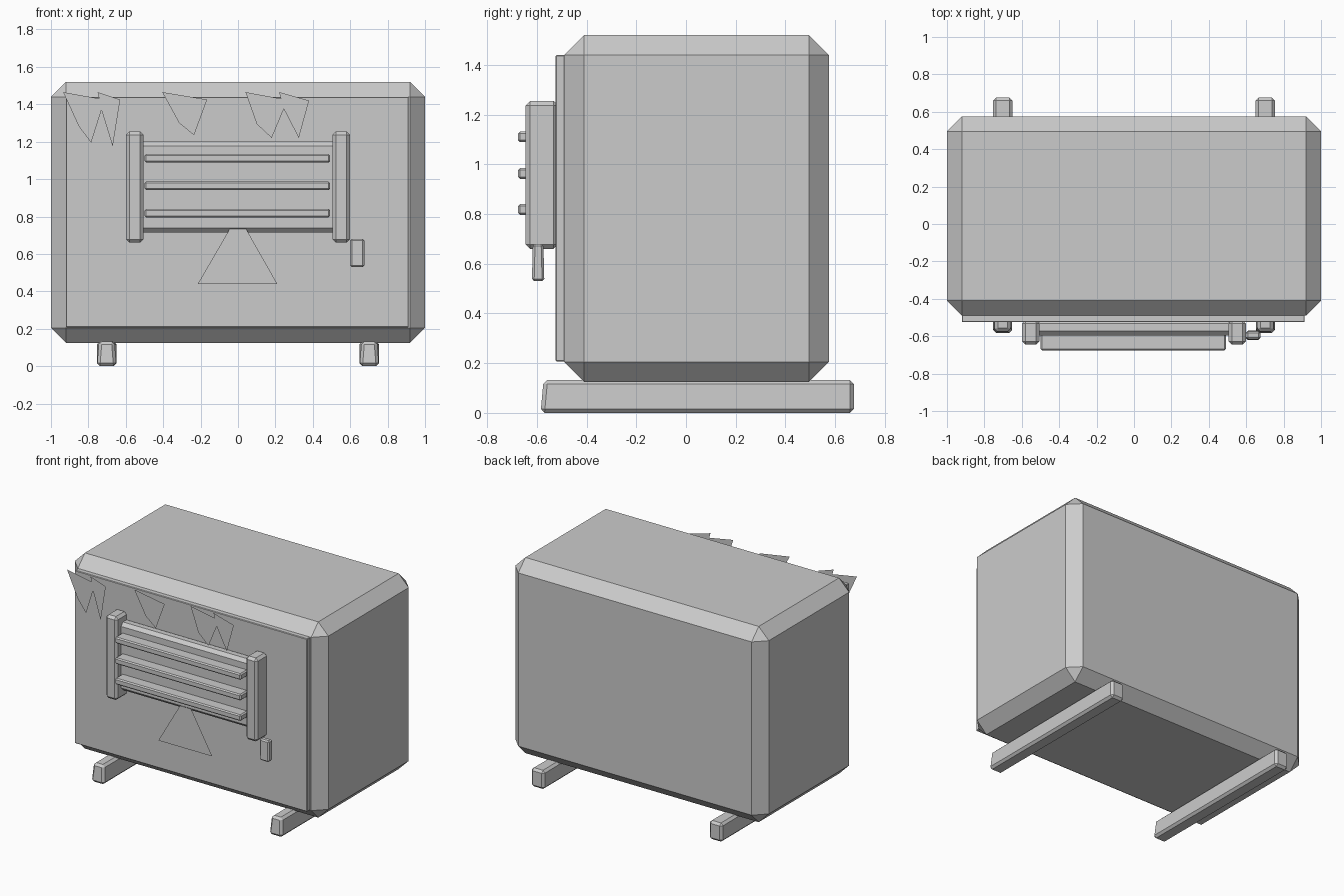
import bpy, bmesh

if "Cube" in bpy.data.objects:
    bpy.data.objects.remove(bpy.data.objects["Cube"])


def finish(name, bm):
    bmesh.ops.recalc_face_normals(bm, faces=bm.faces)
    mesh = bpy.data.meshes.new(name)
    bm.to_mesh(mesh)
    bm.free()
    obj = bpy.data.objects.new(name, mesh)
    bpy.context.collection.objects.link(obj)
    return obj


def box(name, x, y, z, bevel, shape=None):
    """Chamfered box from three (min, max) ranges; shape edits corners first."""
    bm = bmesh.new()
    bmesh.ops.create_cube(bm, size=1)
    for v in bm.verts:
        for i, (lo, hi) in enumerate((x, y, z)):
            v.co[i] = hi if v.co[i] > 0 else lo
        if shape:
            shape(v.co)
    bmesh.ops.bevel(bm, geom=list(bm.edges), offset=bevel, segments=1,
                    affect='EDGES', profile=0.5)
    return finish(name, bm)


def sheet(name, points, y=-0.59):
    """Flat single-sided cutout standing parallel to the front."""
    bm = bmesh.new()
    face = bm.faces.new([bm.verts.new((px, y, pz)) for px, pz in points])
    if face.normal.y > 0:
        face.normal_flip()
    bmesh.ops.triangulate(bm, faces=[face])
    return finish(name, bm)


# Chamfered main housing and front panel
box("housing", (-1, 1), (-0.49, 0.575), (0.125, 1.52), 0.08)
box("front_panel", (-0.92, 0.912), (-0.525, -0.47), (0.207, 1.44), 0.004)

# Skids, with the top front end pinched in, and grille posts
for side, s in (("left", -1), ("right", 1)):
    cx = 0.702 * s

    def pinch(co, cx=cx):
        if co.y < 0 and co.z > 0.1:
            co.x = cx + (co.x - cx) * 0.8
            co.y += 0.012

    box(side + "_skid", (cx - 0.052, cx + 0.052), (-0.585, 0.675),
        (0, 0.133), 0.016, pinch)
    px = 0.552 * s
    box(side + "_grille_post", (px - 0.046, px + 0.046), (-0.645, -0.515),
        (0.66, 1.255), 0.018)

# Grille backing plate and slats
box("grille_plate", (-0.53, 0.53), (-0.595, -0.51), (0.715, 1.2), 0.023)
for i, z in enumerate((0.818, 0.964, 1.111)):
    box(f"grille_slat_{i + 1}", (-0.5, 0.493), (-0.675, -0.575),
        (z - 0.022, z + 0.022), 0.008)


# Small latch handle beside the grille, slightly tapered
def taper(co):
    if co.z > 0.6:
        co.y = -0.595 + (co.y + 0.595) * 0.85


box("latch_handle", (0.6, 0.675), (-0.62, -0.57), (0.53, 0.68), 0.009, taper)

# Flat cutouts: jagged trim along the top and triangle below the grille
sheet("left_jagged_trim", [(-0.935, 1.465), (-0.74, 1.43), (-0.75, 1.465),
                           (-0.63, 1.425), (-0.67, 1.175), (-0.73, 1.37),
                           (-0.785, 1.195), (-0.85, 1.28)])
sheet("middle_jagged_trim", [(-0.405, 1.465), (-0.165, 1.425),
                             (-0.235, 1.235), (-0.315, 1.30)])
sheet("right_jagged_trim", [(0.04, 1.465), (0.23, 1.43), (0.22, 1.465),
                            (0.38, 1.42), (0.325, 1.22), (0.245, 1.375),
                            (0.18, 1.22), (0.10, 1.295)])
sheet("triangle_marking", [(0, 0.81), (0.21, 0.44), (-0.215, 0.44)])
